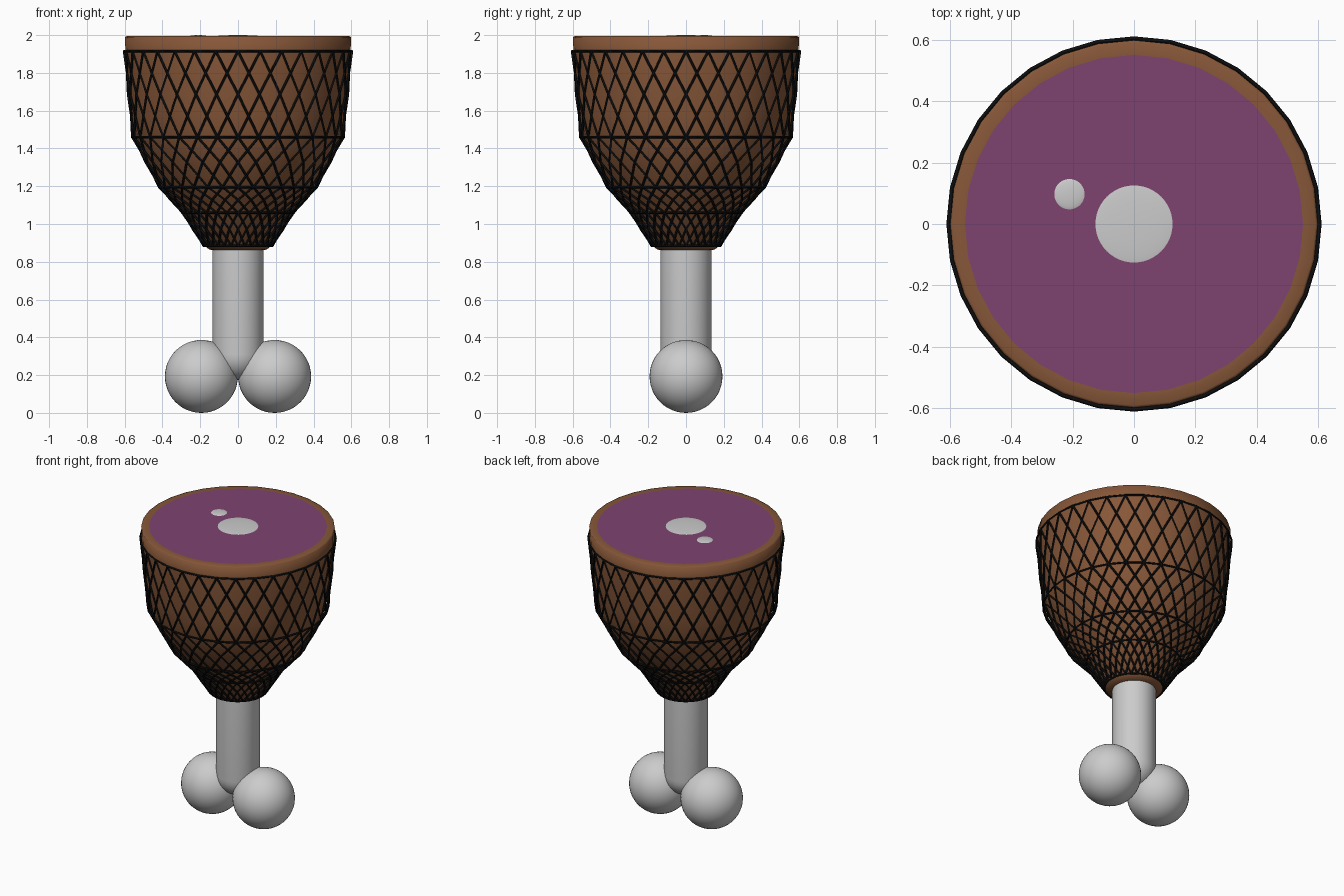
import bpy, bmesh, math
from mathutils import Vector

if "Cube" in bpy.data.objects:
    bpy.data.objects.remove(bpy.data.objects["Cube"])

def material(name, color):
    m = bpy.data.materials.new(name)
    m.diffuse_color = (*color, 1)
    m.use_nodes = True
    m.node_tree.nodes["Principled BSDF"].inputs["Base Color"].default_value = m.diffuse_color
    return m

def lathe(name, profile, seg, mat=None, smooth=True):
    """Revolve (radius, z) points about z; radius 0 makes a pole."""
    bm = bmesh.new()
    vs = [bm.verts.new((r, 0, z)) for r, z in profile]
    es = [bm.edges.new(p) for p in zip(vs, vs[1:])]
    bmesh.ops.spin(bm, geom=vs + es, cent=(0, 0, 0), axis=(0, 0, 1),
                   angle=2 * math.pi, steps=seg, use_merge=True)
    bmesh.ops.remove_doubles(bm, verts=bm.verts, dist=1e-5)
    bmesh.ops.recalc_face_normals(bm, faces=bm.faces)
    for f in bm.faces:
        f.smooth = smooth
    me = bpy.data.meshes.new(name)
    bm.to_mesh(me)
    bm.free()
    ob = bpy.data.objects.new(name, me)
    bpy.context.collection.objects.link(ob)
    if mat:
        me.materials.append(mat)
    return ob

def ball(name, loc, r, rz):
    bpy.ops.mesh.primitive_uv_sphere_add(segments=48, ring_count=24, radius=1, location=loc)
    ob = bpy.context.object
    ob.name = name
    ob.scale = (r, r, rz)
    bpy.ops.object.shade_smooth()

brown = material("crust", (0.24, 0.095, 0.04))
purple = material("cut_meat", (0.21, 0.055, 0.16))
black = material("netting", (0.004, 0.004, 0.004))

# Meat body and its flat cut face
lathe("meat_body", [(0.12, 0.862), (0.15, 0.864), (0.178, 0.885), (0.285, 1.055),
                    (0.345, 1.125), (0.403, 1.195), (0.485, 1.33), (0.542, 1.46),
                    (0.566, 1.60), (0.583, 1.75), (0.596, 1.90), (0.598, 1.99),
                    (0.59, 1.994), (0.55, 1.994)], 32, brown)
lathe("cut_face", [(0, 1.994), (0.55, 1.994)], 32, purple, smooth=False)

# Leg bone with rounded end
R = 0.135
end = [(R * math.sin(a), 0.31 - R * math.cos(a))
       for a in (i * math.pi / 16 for i in range(9))]
end[0] = (0, end[0][1])
lathe("leg_bone", end + [(R, 0.9)], 48)

# Bone knuckles, and bone ends in the cut face
for side, x in (("left", -0.194), ("right", 0.194)):
    ball("knuckle_" + side, (x, 0, 0.193), 0.193, 0.193)
ball("bone_end", (0, 0, 1.99), 0.137, 0.01)
ball("small_bone_end", (-0.21, 0.097, 1.99), 0.054, 0.01)

# Netting: rings joined by crossing diagonals
N = 32
levels = [(0.183, 0.885), (0.295, 1.06), (0.418, 1.195), (0.56, 1.46), (0.604, 1.915)]
cu = bpy.data.curves.new("netting", 'CURVE')
cu.dimensions = '3D'
cu.bevel_depth = 0.0065
cu.bevel_resolution = 0
cu.materials.append(black)

def strand(pts, cyclic=False):
    sp = cu.splines.new('POLY')
    sp.points.add(len(pts) - 1)
    for p, co in zip(sp.points, pts):
        p.co = (*co, 1)
    sp.use_cyclic_u = cyclic

def at(r, z, k):
    a = 2 * math.pi * k / N
    return Vector((r * math.cos(a), r * math.sin(a), z))

for r, z in levels:
    strand([at(r, z, k) for k in range(N)], True)
# each diagonal moves two columns per band, with a point at mid-height
path = []
for (r0, z0), (r1, z1) in zip(levels, levels[1:]):
    path += [(r0, z0), ((r0 + r1) / 2, (z0 + z1) / 2)]
path.append(levels[-1])
for k in range(N):
    for d in (1, -1):
        strand([at(r, z, k + d * i) for i, (r, z) in enumerate(path)])
net = bpy.data.objects.new("netting", cu)
bpy.context.collection.objects.link(net)
